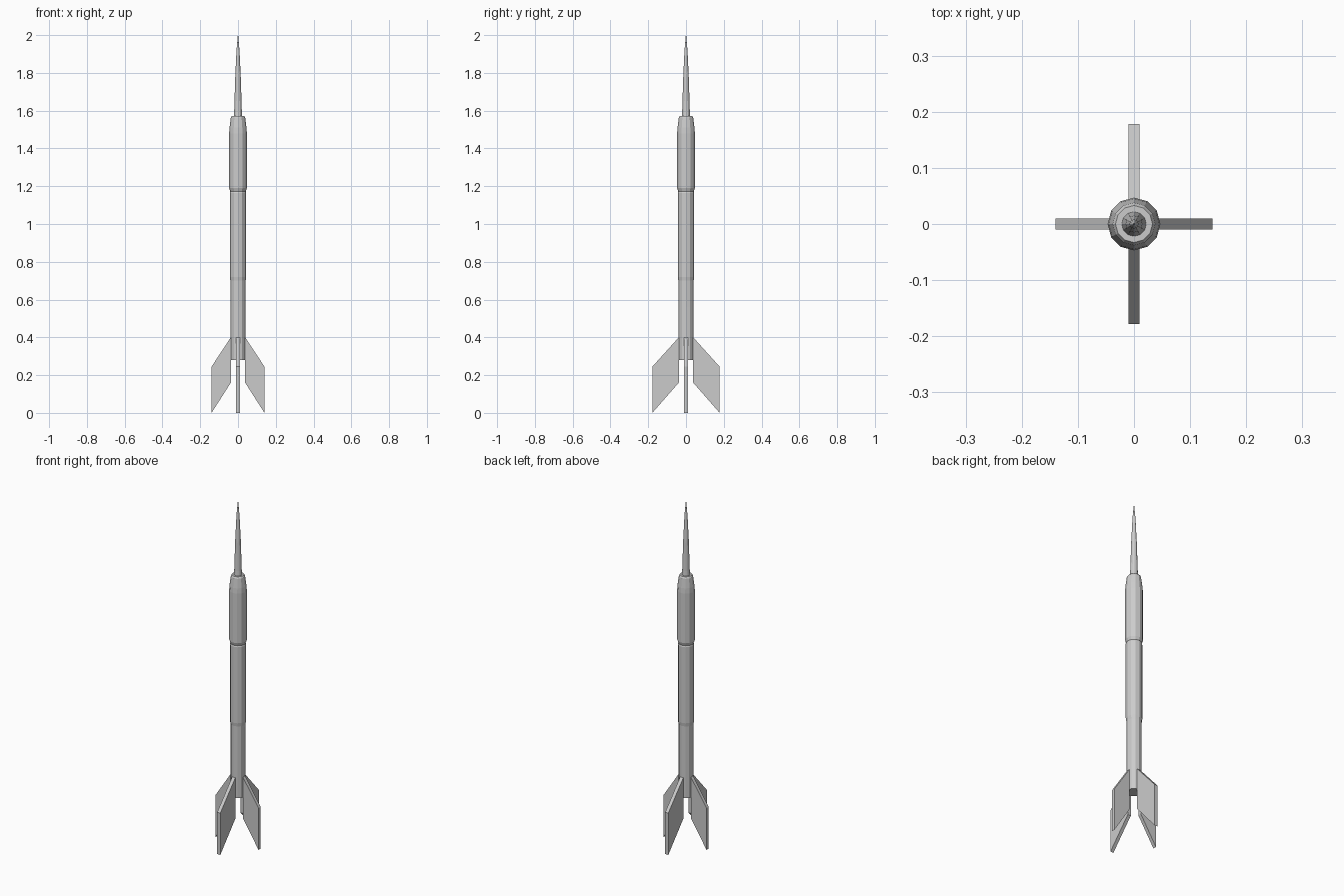
import bpy, bmesh, math
from mathutils import Matrix

if "Cube" in bpy.data.objects:
    bpy.data.objects.remove(bpy.data.objects["Cube"])

SIDES = 12


def finish(name, bm):
    bmesh.ops.recalc_face_normals(bm, faces=bm.faces[:])
    mesh = bpy.data.meshes.new(name)
    bm.to_mesh(mesh)
    bm.free()
    obj = bpy.data.objects.new(name, mesh)
    bpy.context.collection.objects.link(obj)
    return obj


def lathe(name, profile):
    """Flat-sided turned part from (radius, z) pairs, capped at both ends."""
    bm = bmesh.new()
    rings = []
    for r, z in profile:
        rings.append([bm.verts.new((r * math.cos(2 * math.pi * i / SIDES),
                                    r * math.sin(2 * math.pi * i / SIDES), z))
                      for i in range(SIDES)])
    for a, b in zip(rings, rings[1:]):
        for i in range(SIDES):
            j = (i + 1) % SIDES
            bm.faces.new((a[i], a[j], b[j], b[i]))
    bm.faces.new(rings[0])
    bm.faces.new(rings[-1])
    return finish(name, bm)


def fin(name, angle, reach):
    """Swept fin plate pointing outward at the given angle."""
    bm = bmesh.new()
    outline = [(0.038, 0.40), (reach, 0.245), (reach, 0.0), (0.038, 0.16)]
    face = bm.faces.new([bm.verts.new((x, -0.01, z)) for x, z in outline])
    ext = bmesh.ops.extrude_face_region(bm, geom=[face])
    new = [v for v in ext["geom"] if isinstance(v, bmesh.types.BMVert)]
    bmesh.ops.translate(bm, verts=new, vec=(0, 0.02, 0))
    bmesh.ops.transform(bm, matrix=Matrix.Rotation(angle, 4, 'Z'), verts=bm.verts)
    return finish(name, bm)


# Long lower body with a slightly narrower tail
lathe("motor_body", [(0.040, 0.28), (0.040, 0.56), (0.0405, 0.70),
                     (0.0435, 0.72), (0.0435, 1.165), (0.040, 1.175)])

# Wider upper stage with tapered shoulder
lathe("upper_stage", [(0.040, 1.17), (0.047, 1.19), (0.047, 1.48),
                      (0.045, 1.51), (0.038, 1.563), (0.033, 1.572)])

# Needle nose
lathe("nose_spike", [(0.022, 1.57), (0.020, 1.60), (0.015, 1.77),
                     (0.008, 1.92), (0.0008, 2.0)])

# Four fins: shorter pair along x, longer pair along y
for i, side in enumerate(("right", "back", "left", "front")):
    fin(side + "_fin", i * math.pi / 2, 0.178 if i % 2 else 0.14)
